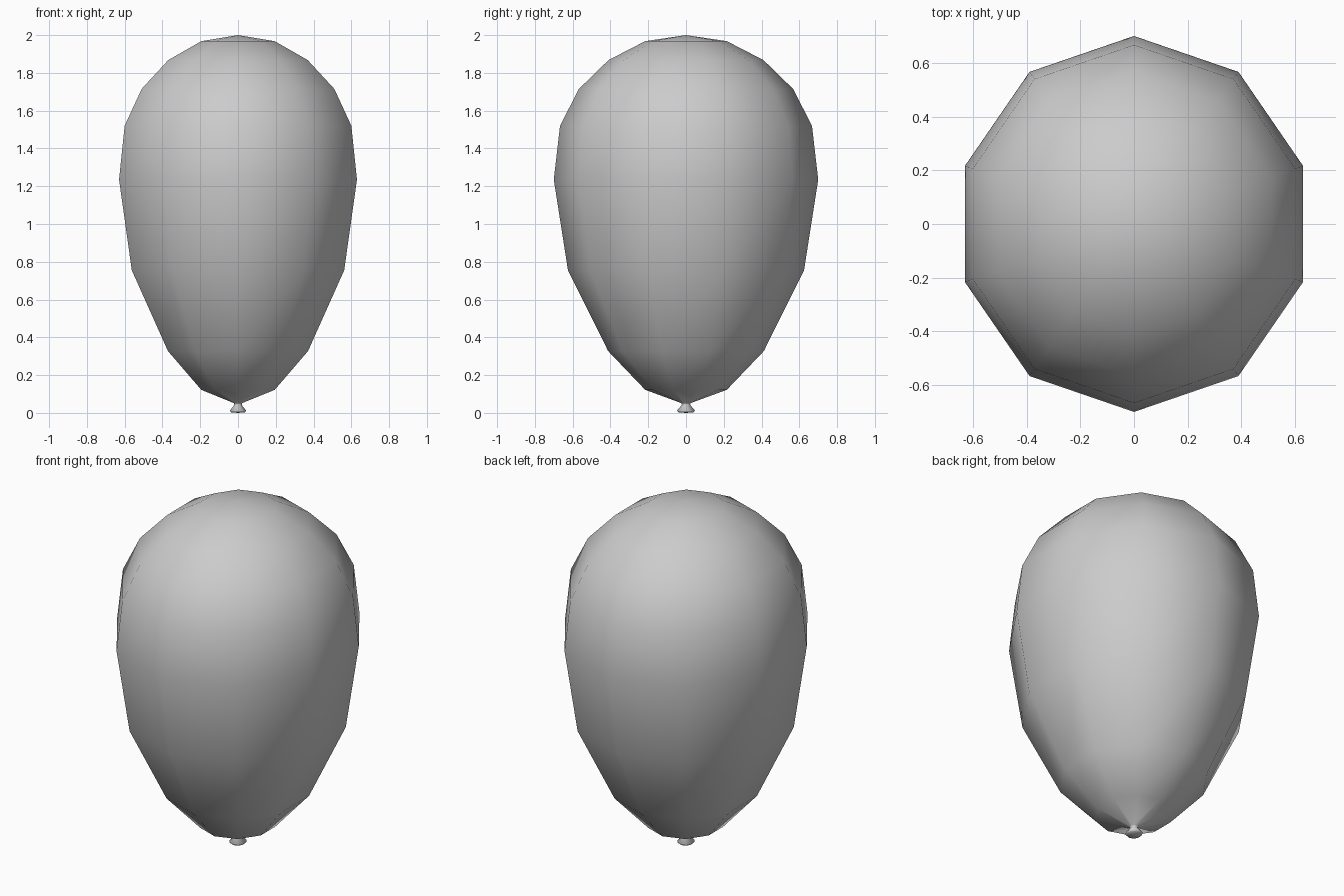
import bpy, bmesh, math

if "Cube" in bpy.data.objects:
    bpy.data.objects.remove(bpy.data.objects["Cube"])

SIDES = 10
X_SQUASH = 0.946  # slightly narrower across x than y


def lathe(name, profile):
    """Revolve (radius, z) points around z; zero radius makes a pole."""
    bm = bmesh.new()
    rings = []
    for r, z in profile:
        n = SIDES if r > 0 else 1
        rings.append([bm.verts.new((X_SQUASH * r * math.sin(2 * math.pi * i / SIDES),
                                    r * math.cos(2 * math.pi * i / SIDES), z))
                      for i in range(n)])
    for a, b in zip(rings, rings[1:]):
        for i in range(SIDES):
            j = (i + 1) % SIDES
            face = [a[i % len(a)], a[j % len(a)], b[j % len(b)], b[i % len(b)]]
            bm.faces.new(list(dict.fromkeys(face)))
    bmesh.ops.recalc_face_normals(bm, faces=bm.faces)
    for f in bm.faces:
        f.smooth = True
    mesh = bpy.data.meshes.new(name)
    bm.to_mesh(mesh)
    bm.free()
    obj = bpy.data.objects.new(name, mesh)
    bpy.context.collection.objects.link(obj)
    return obj


# Inflated body with flared tied knot below the narrow neck
lathe("balloon", [
    (0, 2.0), (0.216, 1.968), (0.41, 1.868), (0.567, 1.715), (0.667, 1.52),
    (0.70, 1.235), (0.625, 0.755), (0.412, 0.327), (0.216, 0.122),
    (0.025, 0.052), (0.022, 0.042), (0.048, 0.012), (0.04, 0.003), (0, 0.0),
])
